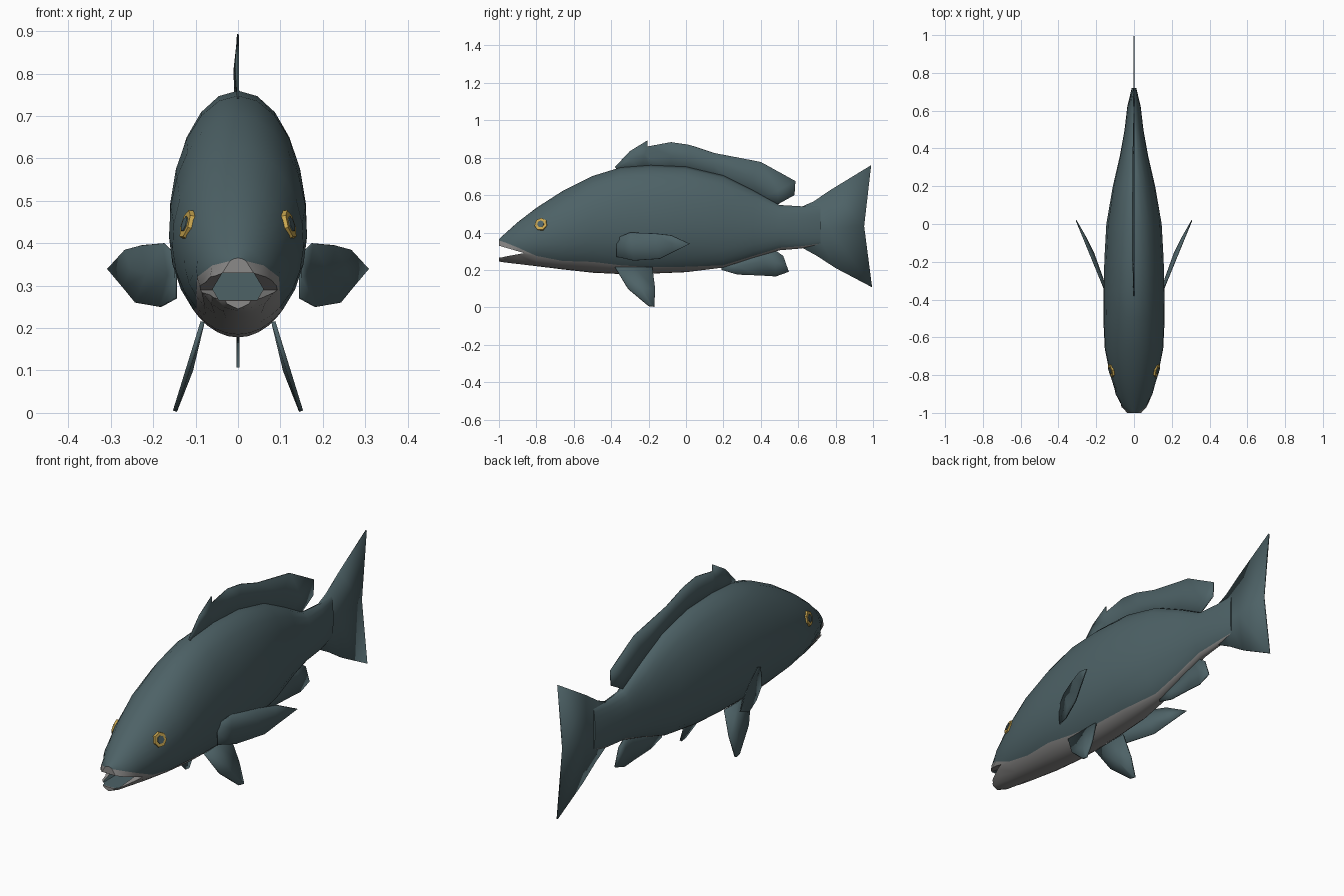
import bpy, bmesh, math
from mathutils import Vector

if "Cube" in bpy.data.objects:
    bpy.data.objects.remove(bpy.data.objects["Cube"])


def material(name, rgb):
    m = bpy.data.materials.new(name)
    m.diffuse_color = (*rgb, 1)
    m.use_nodes = True
    m.node_tree.nodes["Principled BSDF"].inputs["Base Color"].default_value = m.diffuse_color
    return m


TEAL = material("dark teal", (0.075, 0.122, 0.134))
GREY = material("pale grey", (0.26, 0.255, 0.25))
GOLD = material("gold", (0.60, 0.39, 0.08))


def make(name, bm, mats, angle=40):
    bmesh.ops.recalc_face_normals(bm, faces=bm.faces)
    mesh = bpy.data.meshes.new(name)
    bm.to_mesh(mesh)
    bm.free()
    ob = bpy.data.objects.new(name, mesh)
    bpy.context.collection.objects.link(ob)
    for m in mats:
        mesh.materials.append(m)
    bpy.ops.object.select_all(action='DESELECT')
    ob.select_set(True)
    bpy.context.view_layer.objects.active = ob
    if angle:
        bpy.ops.object.shade_smooth_by_angle(angle=math.radians(angle))
    return ob


# Body: lofted rings (y, top, bottom, half width, height of the belly colour)
SECTIONS = [
    (-1.0, .365, .245, .042, .358), (-.97, .392, .24, .068, .348),
    (-.9, .455, .232, .098, .32), (-.8, .532, .22, .127, .275),
    (-.66, .622, .203, .155, .248), (-.5, .702, .185, .163, .243),
    (-.35, .748, .178, .162, .225), (-.19, .76, .18, .158, .215),
    (0, .752, .188, .147, .217), (.2, .705, .213, .112, .225),
    (.36, .625, .265, .075, .275), (.5, .547, .305, .05, .318),
    (.62, .54, .315, .036, .327), (.72, .545, .338, .012, .341)]
LOW, HIGH = 4, 9


def ring(y, top, bot, w, border):
    zc = bot + .47 * (top - bot)
    up, down = top - zc, zc - bot
    a = math.asin((border - zc) / (up if border > zc else down))
    q = math.pi / 2
    angles = [-q + (a + q) * i / LOW for i in range(LOW)]
    angles += [a + (q - a) * i / HIGH for i in range(HIGH + 1)]
    side = [(w * math.cos(t), y, zc + math.sin(t) * (up if t > 0 else down))
            for t in angles]
    return side + [(-x, yy, z) for x, yy, z in side[-2:0:-1]]


bm = bmesh.new()
loops = [[bm.verts.new(p) for p in ring(*s)] for s in SECTIONS]
n = len(loops[0])
for a, b in zip(loops, loops[1:]):
    for i in range(n):
        j = (i + 1) % n
        f = bm.faces.new((a[i], a[j], b[j], b[i]))
        f.material_index = 1 if i < LOW or i >= n - LOW else 0
bm.faces.new(loops[0]).material_index = 1
bm.faces.new(loops[-1])
body = make("body", bm, [TEAL, GREY])


def prism(name, pts, shift, mat):
    bm = bmesh.new()
    a = [bm.verts.new(p) for p in pts]
    b = [bm.verts.new(Vector(p) + Vector(shift)) for p in pts]
    bm.faces.new(a)
    bm.faces.new(b)
    for i in range(len(a)):
        j = (i + 1) % len(a)
        bm.faces.new((a[i], a[j], b[j], b[i]))
    return make(name, bm, [mat], 0)


# Mouth: wedge between the lips, then a throat cavity
cutters = [
    prism("lip_cutter", [(-.3, -1.05, .344), (-.3, -1.05, .256), (-.3, -.865, .29)],
          (.6, 0, 0), GREY),
    prism("throat_cutter", [(-.045, -1.05, .266), (.045, -1.05, .266), (.06, -1.05, .292),
                            (.037, -1.05, .33), (-.037, -1.05, .33), (-.06, -1.05, .292)],
          (0, .25, 0), TEAL)]
bpy.context.view_layer.objects.active = body
for c in cutters:
    c.hide_render = True
    mod = body.modifiers.new(c.name, 'BOOLEAN')
    mod.operation = 'DIFFERENCE'
    mod.solver = 'EXACT'
    mod.material_mode = 'TRANSFER'
    mod.object = c
    bpy.ops.object.modifier_apply(modifier=mod.name)
    bpy.data.objects.remove(c)


# Fins: thin sheets between an upper and a lower (y, z) edge
def fin(name, upper, lower, x=lambda y, z: 0, cup=0, notch=0, mirror=False, thick=.005):
    last = len(upper) - 1
    mid = []
    for i, (u, l) in enumerate(zip(upper, lower)):
        mid.append(((u[0] + l[0]) / 2 - notch * (i / last) ** 2, (u[1] + l[1]) / 2))
    bm = bmesh.new()
    rows = []
    for k, row in enumerate((upper, mid, lower)):
        rows.append([bm.verts.new((x(y, z) - (cup if k == 1 else 0)
                                   * math.sin(math.pi * i / last), y, z))
                     for i, (y, z) in enumerate(row)])
    for a, b in zip(rows, rows[1:]):
        for i in range(last):
            bm.faces.new((a[i], a[i + 1], b[i + 1], b[i]))
    bmesh.ops.remove_doubles(bm, verts=bm.verts, dist=.002)
    ob = make(name, bm, [TEAL])
    sol = ob.modifiers.new("thickness", 'SOLIDIFY')
    sol.thickness = thick
    sol.offset = 0
    if mirror:
        ob.modifiers.new("pair", 'MIRROR')
    return ob


fin("dorsal_fin",
    [(-.38, .75), (-.30, .835), (-.205, .893), (-.205, .86), (-.08, .883), (.02, .868),
     (.15, .825), (.40, .777), (.585, .675), (.58, .60)],
    [(-.36, .73), (-.30, .735), (-.24, .74), (-.19, .74), (-.08, .74), (.02, .73),
     (.15, .70), (.30, .62), (.40, .575), (.49, .55)], cup=.008)
fin("tail_fin",
    [(.60, .53), (.68, .565), (.78, .632), (.99, .76)],
    [(.60, .33), (.70, .275), (.80, .21), (.995, .107)], notch=.04, thick=.007)
fin("anal_fin",
    [(.19, .225), (.28, .26), (.42, .32), (.47, .31), (.52, .275)],
    [(.19, .20), (.275, .175), (.40, .17), (.48, .165), (.55, .19)])
fin("pectoral_fin",
    [(-.37, .37), (-.30, .40), (-.17, .395), (-.08, .385), (.02, .34)],
    [(-.37, .27), (-.28, .25), (-.14, .26), (-.07, .295), (.02, .339)],
    x=lambda y, z: .155 + .41 * (y + .35), cup=.022, mirror=True)
fin("pelvic_fin",
    [(-.38, .215), (-.31, .10), (-.20, .008)],
    [(-.18, .215), (-.165, .10), (-.17, .004)],
    x=lambda y, z: .088 + .31 * (.2 - z), cup=.008, mirror=True, thick=.01)


# Eyes: gold rim with a dark centre, mirrored
def disc(name, radius, depth, sides, mat):
    normal = Vector((1, -.28, .3)).normalized()
    bm = bmesh.new()
    bmesh.ops.create_cone(bm, cap_ends=True, segments=sides, radius1=radius,
                          radius2=radius * .9, depth=depth)
    turn = normal.to_track_quat('Z', 'Y')
    for v in bm.verts:
        v.co = turn @ v.co + Vector((.118, -.775, .443))
    ob = make(name, bm, [mat], 30)
    ob.modifiers.new("pair", 'MIRROR')


disc("eye_rim", .038, .016, 7, GOLD)
disc("eye_pupil", .021, .022, 7, TEAL)
